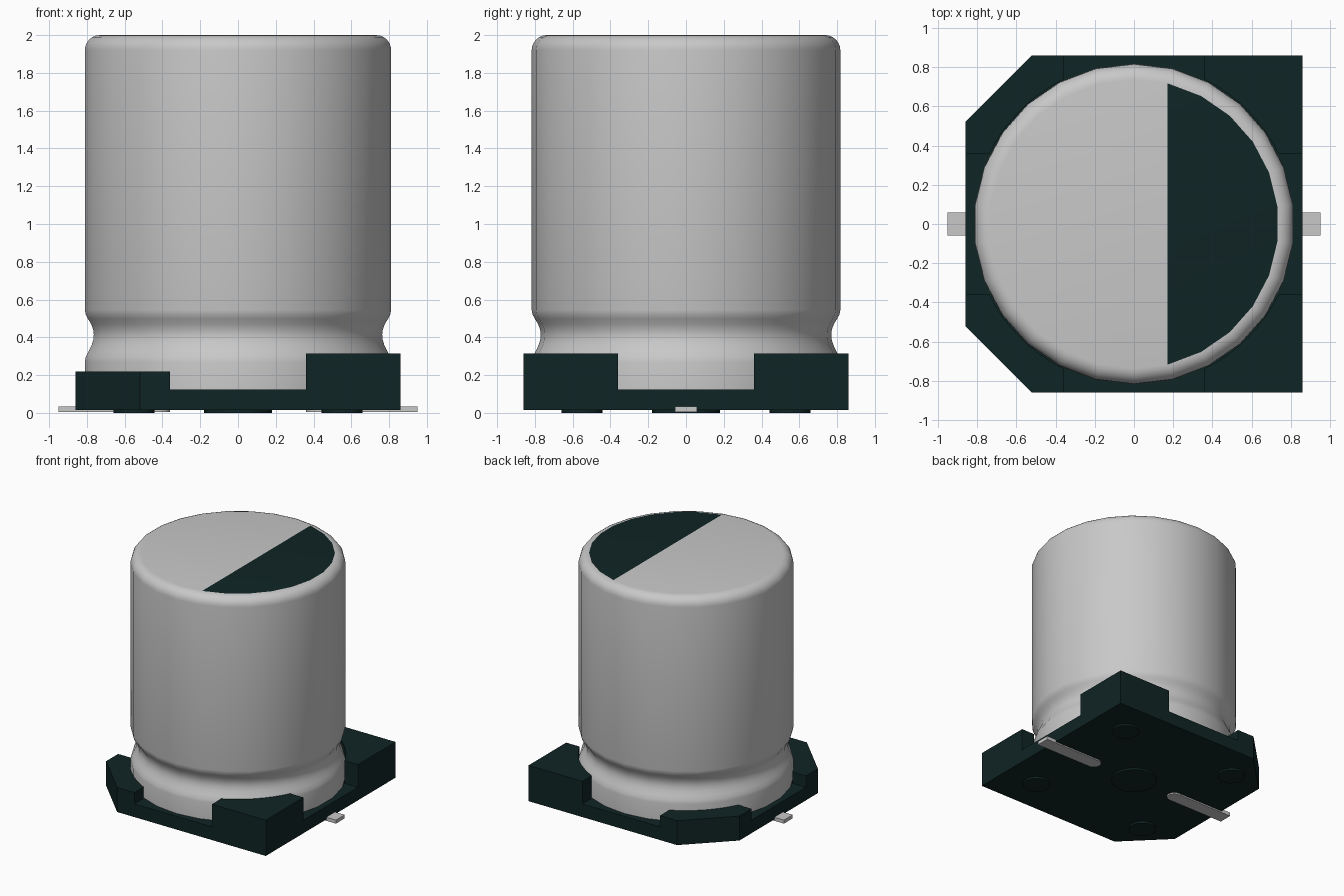
import bpy, bmesh, math

if "Cube" in bpy.data.objects:
    bpy.data.objects.remove(bpy.data.objects["Cube"])

def material(name, rgb):
    m = bpy.data.materials.new(name)
    m.diffuse_color = (*rgb, 1)
    m.use_nodes = True
    m.node_tree.nodes["Principled BSDF"].inputs["Base Color"].default_value = m.diffuse_color
    return m

ALU = material("aluminium grey", (0.58, 0.58, 0.58))
DARK = material("dark green black", (0.005, 0.018, 0.018))

def finish(name, bm, mats, smooth=True):
    bmesh.ops.recalc_face_normals(bm, faces=bm.faces)
    me = bpy.data.meshes.new(name)
    bm.to_mesh(me)
    bm.free()
    ob = bpy.data.objects.new(name, me)
    bpy.context.collection.objects.link(ob)
    for m in mats:
        me.materials.append(m)
    if smooth:
        bpy.ops.object.select_all(action='DESELECT')
        ob.select_set(True)
        bpy.context.view_layer.objects.active = ob
        bpy.ops.object.shade_smooth_by_angle(angle=math.radians(32))
    return ob

def prism(bm, pts, z0, z1):
    """Extrude a plan outline between two heights."""
    lo = [bm.verts.new((x, y, z0)) for x, y in pts]
    hi = [bm.verts.new((x, y, z1)) for x, y in pts]
    bm.faces.new(lo)
    bm.faces.new(hi)
    n = len(pts)
    for i in range(n):
        j = (i + 1) % n
        bm.faces.new((lo[i], lo[j], hi[j], hi[i]))

def arc(cx, cy, r, a0, a1, n):
    return [(cx + r * math.cos(a0 + (a1 - a0) * i / n),
             cy + r * math.sin(a0 + (a1 - a0) * i / n)) for i in range(n + 1)]

# Can: lathed profile with crimp groove and rounded shoulder
SIDES, R, EDGE = 26, 0.817, 0.08
profile = [(R, 0.125), (R, 0.27), (0.812, 0.295), (0.797, 0.325), (0.78, 0.36),
           (0.771, 0.39), (0.769, 0.415), (0.772, 0.44), (0.783, 0.47),
           (0.8, 0.498), (0.812, 0.52), (R, 0.545)]
profile += arc(R - EDGE, 2 - EDGE, EDGE, 0, math.pi / 2, 6)
bm = bmesh.new()
rings = []
for r, z in profile:
    rings.append([bm.verts.new((r * math.cos(a), r * math.sin(a), z))
                  for a in (math.pi / 2 + 2 * math.pi * k / SIDES for k in range(SIDES))])
for a, b in zip(rings, rings[1:]):
    for k in range(SIDES):
        j = (k + 1) % SIDES
        bm.faces.new((a[k], a[j], b[j], b[k]))
bm.faces.new(rings[0])
lid = bm.faces.new(rings[-1])
# Polarity mark: cut the lid and colour the positive-x side
bmesh.ops.bisect_plane(bm, geom=[lid] + list(lid.edges) + list(lid.verts),
                       plane_co=(0.17, 0, 0), plane_no=(1, 0, 0))
for f in bm.faces:
    if min(v.co.z for v in f.verts) > 1.999 and f.calc_center_median().x > 0.17:
        f.material_index = 1
finish("can", bm, [ALU, DARK])

# Base: slab with two cut corners, plus corner blocks hugging the can
H, C, T, RI = 0.86, 0.52, 0.36, 0.82
bm = bmesh.new()
prism(bm, [(-H, -C), (-C, -H), (H, -H), (H, H), (-C, H), (-H, C)], 0.015, 0.125)
a0 = math.acos(T / RI)
inner = arc(0, 0, RI, math.pi / 2 - a0, a0, 8)
for sx in (1, -1):
    for sy in (1, -1):
        corner = [(H, H)] if sx > 0 else [(C, H), (H, C)]
        plan = inner + [(T, H)] + corner + [(H, T)]
        prism(bm, [(sx * x, sy * y) for x, y in plan], 0.125, 0.315 if sx > 0 else 0.22)
finish("base", bm, [DARK])

# Standoff discs under the base
bm = bmesh.new()
spots = [(0, 0, 0.18)] + [(x, y, 0.108) for x in (-0.55, 0.55) for y in (-0.55, 0.55)]
for x, y, r in spots:
    prism(bm, arc(x, y, r, 0, 2 * math.pi, 24)[:-1], 0, 0.015)
finish("standoff_discs", bm, [DARK])

# Flat leads with rounded inner ends
for name, s in (("lead_right", 1), ("lead_left", -1)):
    bm = bmesh.new()
    plan = [(0.95, -0.058), (0.95, 0.058)] + arc(0.418, 0, 0.058, math.pi / 2, 1.5 * math.pi, 8)
    prism(bm, [(s * x, y) for x, y in plan], 0.004, 0.034)
    finish(name, bm, [ALU])
